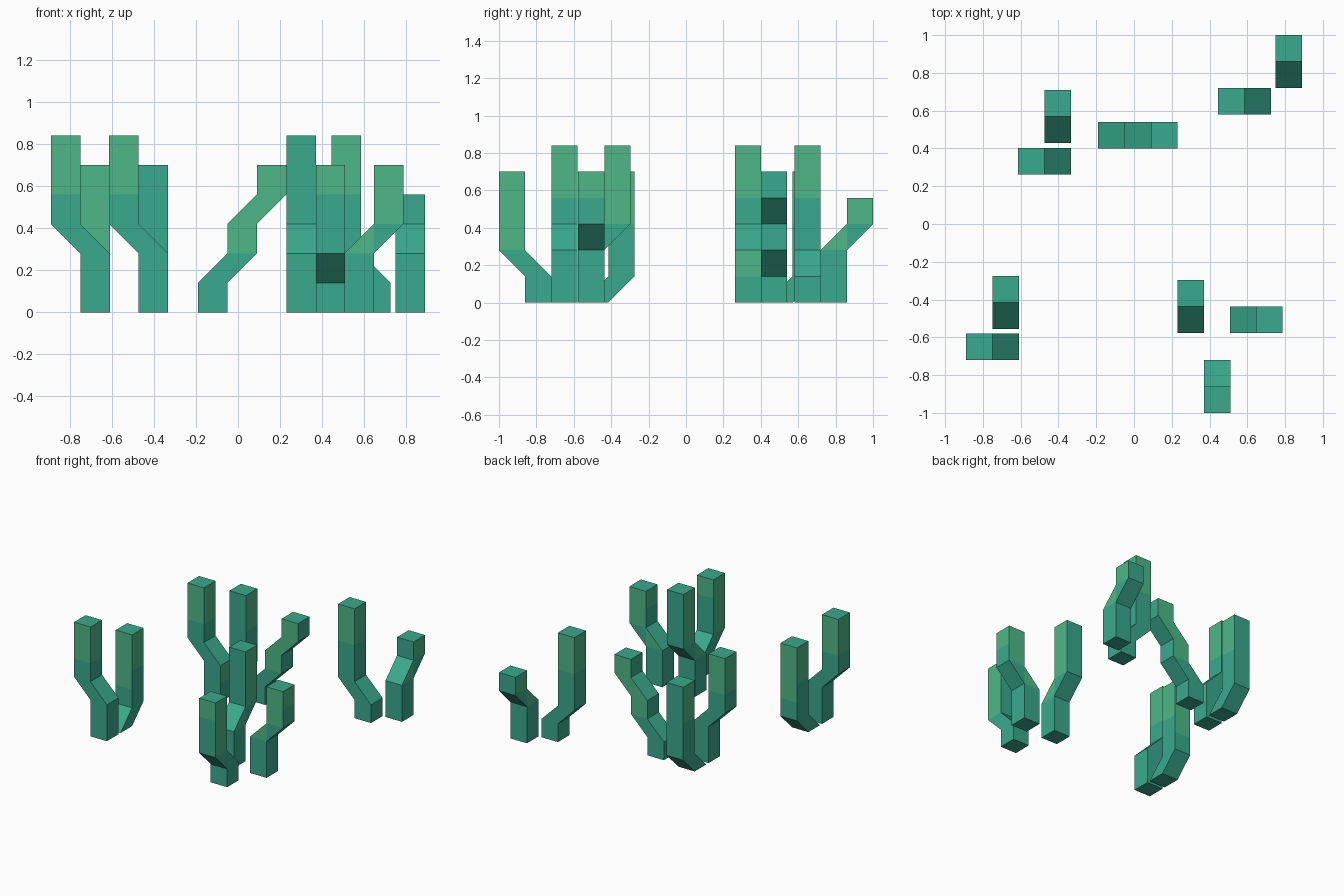
import bpy, bmesh

if "Cube" in bpy.data.objects:
    bpy.data.objects.remove(bpy.data.objects["Cube"])

U = 0.14  # stalk width and height step


def material(name, rgb):
    m = bpy.data.materials.new(name)
    m.diffuse_color = (*rgb, 1)
    m.use_nodes = True
    m.node_tree.nodes["Principled BSDF"].inputs["Base Color"].default_value = m.diffuse_color
    return m


TEAL = material("teal_green", (0.040, 0.400, 0.266))
LIGHT = material("light_green", (0.074, 0.485, 0.243))
NONE = 9


def stalk(name, x, y, bend, shift, zx, zy, half=None, lit=None):
    """Square stalk: shift = sideways steps at each level; x, y = base corner.
    zx / zy = height above which the x / y facing sides are light green.
    half = bend level whose sides are split diagonally into both greens.
    lit = one extra (normal x sign, level) side that is light green."""
    bm = bmesh.new()
    rings = []
    for k, s in enumerate(shift):
        ox, oy = x + bend[0] * s * U, y + bend[1] * s * U
        rings.append([bm.verts.new((ox + a * U, oy + b * U, k * U))
                      for a, b in ((0, 0), (1, 0), (1, 1), (0, 1))])
    bm.faces.new(rings[0][::-1])
    bm.faces.new(rings[-1])
    normals = ((0, -1), (1, 0), (0, 1), (-1, 0))
    for k in range(len(rings) - 1):
        lo, hi = rings[k], rings[k + 1]
        for i, n in enumerate(normals):
            j = (i + 1) % 4
            a, b, c, d = lo[i], lo[j], hi[j], hi[i]
            across = n[0] * bend[0] + n[1] * bend[1] == 0
            if k == half and across:
                # light lower triangle, teal upper one, cut along the upright diagonal
                forward = (b.co - a.co).x * bend[0] + (b.co - a.co).y * bend[1] > 0
                if forward:
                    low, up = (a, b, d), (b, c, d)
                else:
                    low, up = (a, b, c), (a, c, d)
                bm.faces.new(low).material_index = 1
                bm.faces.new(up)
                continue
            f = bm.faces.new((a, b, c, d))
            limit = zx if n[0] else zy
            if (k + 0.5) * U > limit or (lit and lit == (n[0], k)):
                f.material_index = 1
    bm.normal_update()
    me = bpy.data.meshes.new(name)
    bm.to_mesh(me)
    bm.free()
    me.materials.append(TEAL)
    me.materials.append(LIGHT)
    ob = bpy.data.objects.new(name, me)
    bpy.context.collection.objects.link(ob)


L, R, F, B = (-1, 0), (1, 0), (0, -1), (0, 1)
LOW = [0, 1, 1, 1, 1, 1]            # bends straight off the ground
MID = [0, 0, 1, 1, 1, 1]            # bends after one step
HIGH = [0, 0, 0, 1, 1, 1, 1]        # bends after two steps

# left front pair
stalk("left_front_stalk", -0.75, -0.72, L, HIGH, 0.56, 0.56)
stalk("left_inner_stalk", -0.75, -0.555, B, LOW, 0.42, 0.28)
# left back pair
stalk("back_left_stalk", -0.473, 0.262, L, HIGH, 0.56, 0.56, lit=(1, 1))
stalk("back_left_rear_stalk", -0.473, 0.43, B, LOW, 0.42, NONE)
# double-bent middle stalk
stalk("middle_stalk", -0.19, 0.401, R, [0, 0, 1, 1, 2, 2], NONE, 0.28)
# right back pair
stalk("back_right_stalk", 0.585, 0.58, L, MID + [1], 0.56, 0.56)
stalk("back_corner_stalk", 0.75, 0.72, B, [0, 0, 0, 1, 1], 0.42, NONE, half=2)
# right front group
stalk("right_tall_stalk", 0.23, -0.577, B, HIGH, 0.42, NONE, half=2)
stalk("right_side_stalk", 0.507, -0.577, R, HIGH[:-1], 0.56, 0.42, half=2)
stalk("right_front_stalk", 0.37, -0.86, F, [0, 0, 1, 1, 1, 1], 0.28, 0.56)
